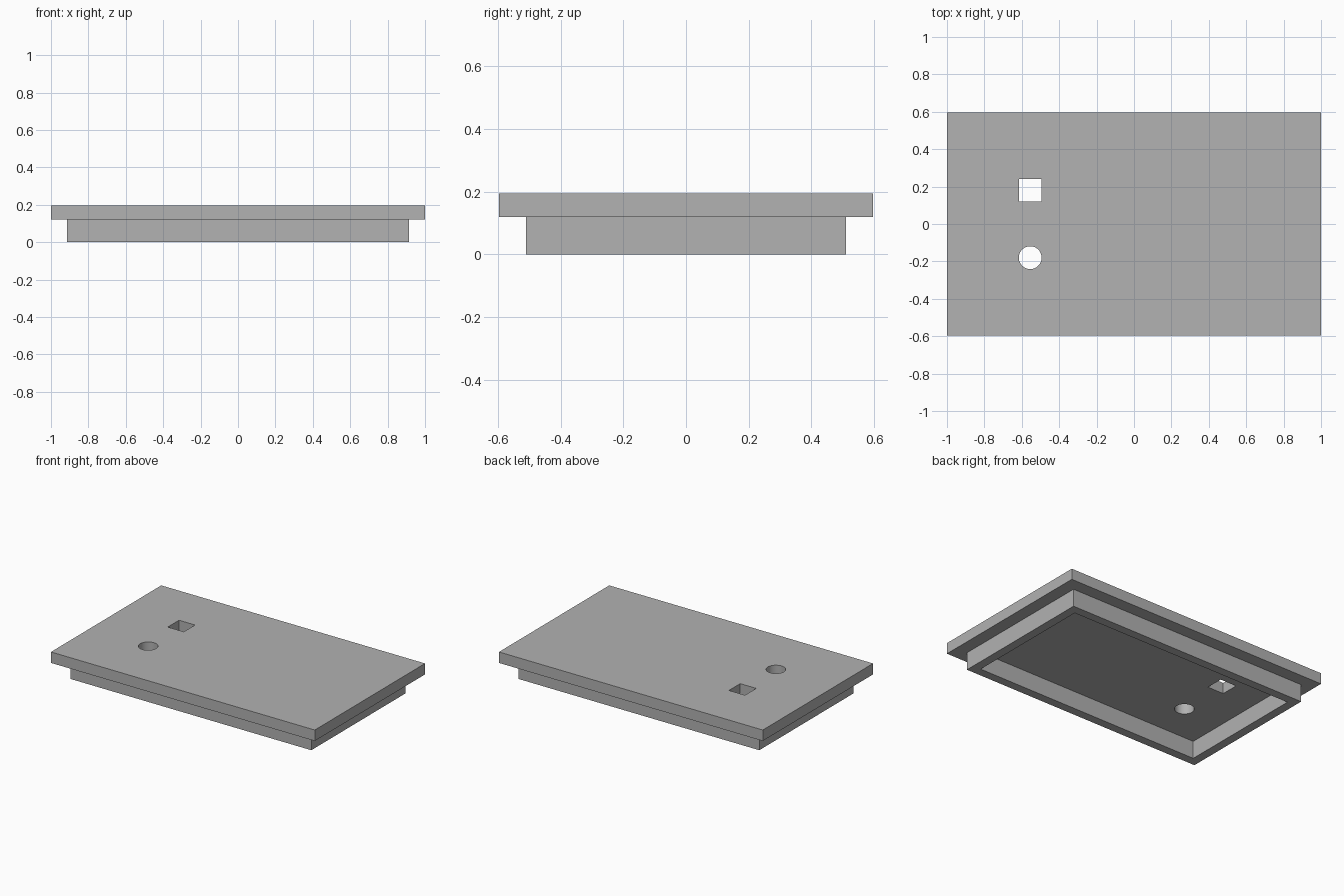
import bpy
import bmesh

if "Cube" in bpy.data.objects:
    bpy.data.objects.remove(bpy.data.objects["Cube"], do_unlink=True)

PLATE_X, PLATE_Y = 1.0, 0.597
TOP, UNDER = 0.195, 0.12
LIP_INSET, LIP_WALL = 0.087, 0.06
HOLE_X, HOLE_Y, HOLE_R = -0.555, 0.18, 0.061

grey = bpy.data.materials.new("plain_grey")
grey.use_nodes = True
colour = (0.445, 0.445, 0.445, 1)
grey.diffuse_color = colour
grey.node_tree.nodes["Principled BSDF"].inputs["Base Color"].default_value = colour


def rectangle(bm, inset, z):
    x, y = PLATE_X - inset, PLATE_Y - inset
    return [bm.verts.new((sx * x, sy * y, z))
            for sx, sy in ((-1, -1), (1, -1), (1, 1), (-1, 1))]


# Lid: top plate stepping in to a hollow lip underneath
inner = LIP_INSET + LIP_WALL
profile = [(0, TOP), (0, UNDER), (LIP_INSET, UNDER), (LIP_INSET, 0),
           (inner, 0), (inner, UNDER)]
bm = bmesh.new()
loops = [rectangle(bm, inset, z) for inset, z in profile]
for a, b in zip(loops, loops[1:]):
    for i in range(4):
        j = (i + 1) % 4
        bm.faces.new((a[i], a[j], b[j], b[i]))
bm.faces.new(loops[0])
bm.faces.new(loops[-1])
bmesh.ops.recalc_face_normals(bm, faces=bm.faces)
mesh = bpy.data.meshes.new("lid")
bm.to_mesh(mesh)
bm.free()
mesh.materials.append(grey)
lid = bpy.data.objects.new("lid", mesh)
bpy.context.collection.objects.link(lid)

# Square and round holes through the plate
bpy.ops.mesh.primitive_cube_add(size=2 * HOLE_R, location=(HOLE_X, HOLE_Y, TOP - 0.04))
square_cutter = bpy.context.object
square_cutter.name = "square_hole_cutter"
square_cutter.scale.z = 2
bpy.ops.mesh.primitive_cylinder_add(vertices=48, radius=HOLE_R, depth=0.24,
                                    location=(HOLE_X, -HOLE_Y, TOP - 0.04))
round_cutter = bpy.context.object
round_cutter.name = "round_hole_cutter"

bpy.context.view_layer.update()
for cutter in (square_cutter, round_cutter):
    cutter.data.materials.append(grey)
    cut = lid.modifiers.new(cutter.name, "BOOLEAN")
    cut.operation = "DIFFERENCE"
    cut.solver = "EXACT"
    cut.object = cutter
    bpy.ops.object.select_all(action="DESELECT")
    lid.select_set(True)
    bpy.context.view_layer.objects.active = lid
    bpy.ops.object.modifier_apply(modifier=cut.name)
    bpy.data.objects.remove(cutter, do_unlink=True)

# Smooth only the round hole wall
bpy.ops.object.shade_smooth_by_angle(angle=0.5)
